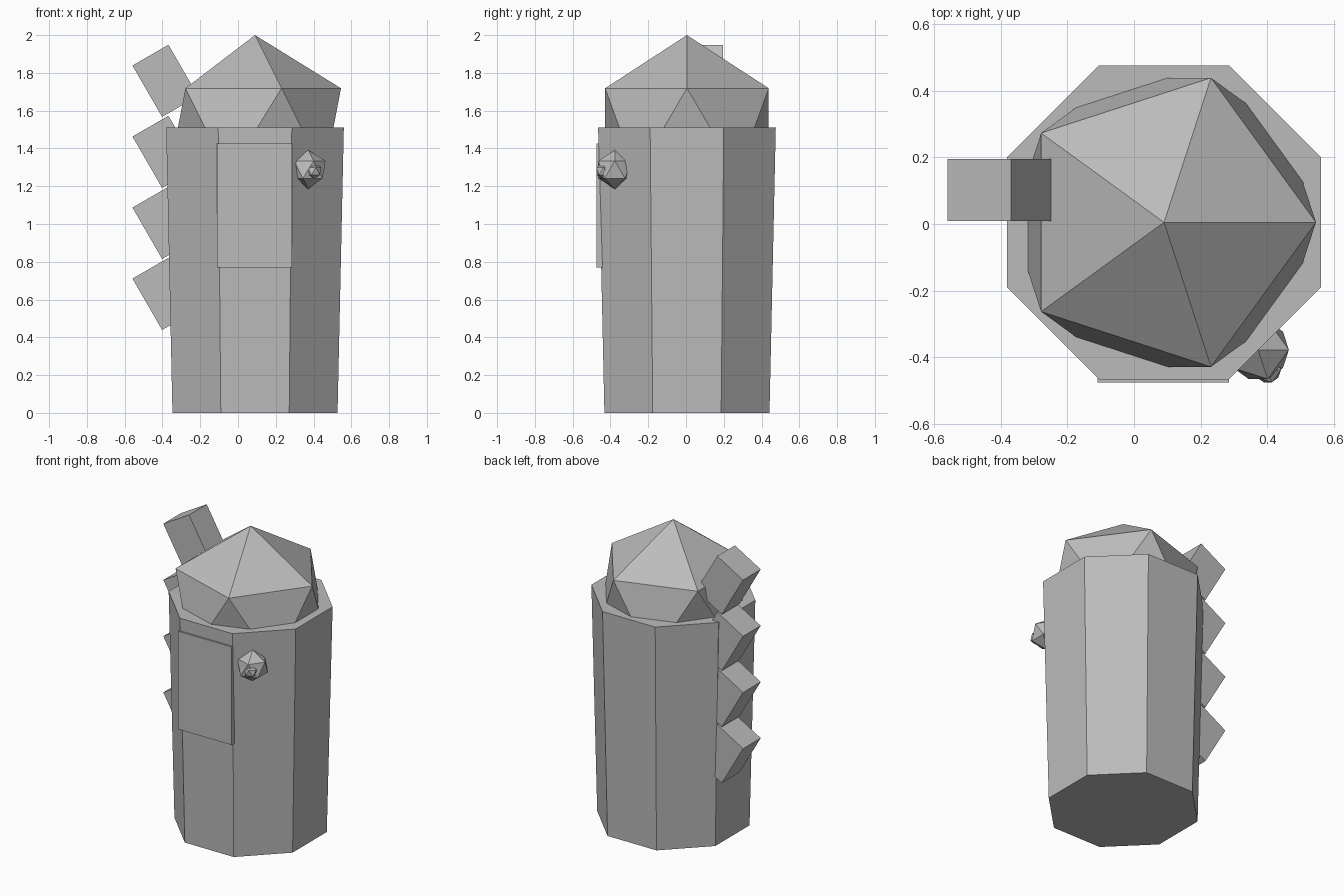
import bpy, math

if "Cube" in bpy.data.objects:
    bpy.data.objects.remove(bpy.data.objects["Cube"])

grey = bpy.data.materials.new("plain grey")
grey.diffuse_color = (0.5, 0.5, 0.5, 1)
grey.use_nodes = True
grey.node_tree.nodes["Principled BSDF"].inputs["Base Color"].default_value = grey.diffuse_color
CX, CY = 0.09, 0.005


def finish(name):
    ob = bpy.context.object
    ob.name = name
    ob.data.materials.clear()
    ob.data.materials.append(grey)
    return ob


def box(name, center, size, tilt=0):
    bpy.ops.mesh.primitive_cube_add(size=1, location=center, rotation=(0, tilt, 0))
    ob = finish(name)
    ob.scale = size
    return ob


def ball(name, center, radius):
    bpy.ops.mesh.primitive_ico_sphere_add(subdivisions=1, radius=radius, location=center)
    return finish(name)


# Tapered eight-sided body, flats facing the axes
bpy.ops.mesh.primitive_cone_add(vertices=8, radius1=0.473, radius2=0.509, depth=1.51,
                                location=(CX, CY, 0.755), rotation=(0, 0, math.radians(22.5)))
finish("body")

# Faceted head sunk into the top of the body
ball("head", (CX, CY, 1.491), 0.509)

# Flat plate on the front
box("front_plate", (0.0875, -0.455, 1.097), (0.395, 0.04, 0.656))

# Round knob with a small tip
ball("knob", (0.372, -0.377, 1.288), 0.103)
ball("knob_tip", (0.401, -0.437, 1.28), 0.044)

# Column of tilted blocks down one side
for i in range(4):
    box(f"side_spike_{i + 1}", (-0.385, 0.102, 1.758 - 0.376 * i),
        (0.22, 0.187, 0.314), math.radians(-30))
